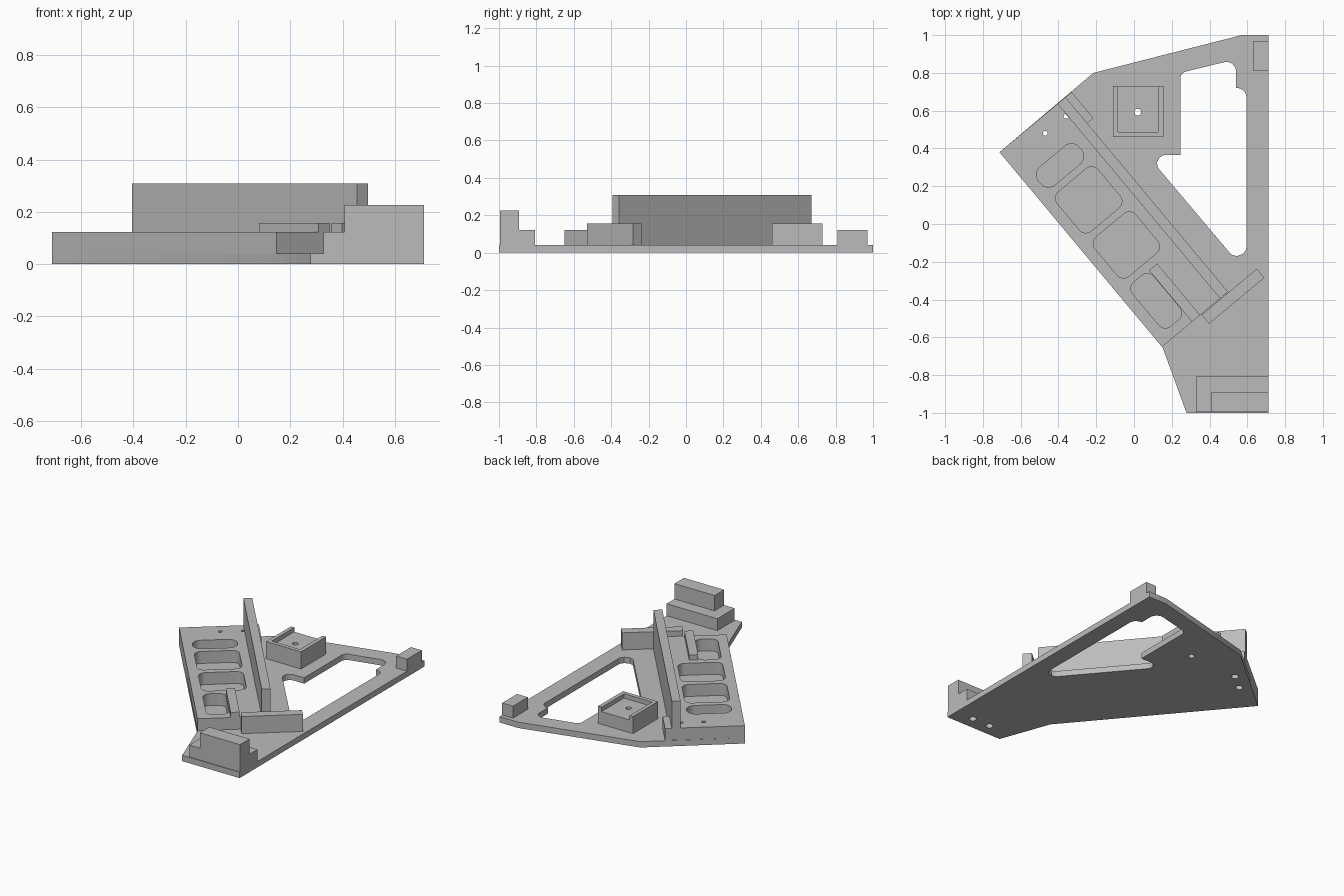
import bpy, math
from mathutils import Vector

if "Cube" in bpy.data.objects:
    bpy.data.objects.remove(bpy.data.objects["Cube"])

grey = bpy.data.materials.new("light_grey")
grey.diffuse_color = (0.5, 0.5, 0.5, 1)
grey.use_nodes = True
grey.node_tree.nodes["Principled BSDF"].inputs["Base Color"].default_value = grey.diffuse_color

# Slanted frame: u runs along the long slanted edge, v runs inward from it
ORIGIN = Vector((-0.712, 0.38))
U = Vector((0.641, -0.768))
V = Vector((0.768, 0.641))


def slant(u, v):
    return ORIGIN + U * u + V * v


def rect(x0, x1, y0, y1):
    return [Vector(p) for p in ((x0, y0), (x1, y0), (x1, y1), (x0, y1))]


def slant_rect(u0, u1, v0, v1):
    return [slant(u0, v0), slant(u1, v0), slant(u1, v1), slant(u0, v1)]


def circle(c, r, n=20):
    return [Vector((c[0] + r * math.cos(2 * math.pi * i / n),
                    c[1] + r * math.sin(2 * math.pi * i / n))) for i in range(n)]


def fillet(points, radii, steps=7):
    """Round each corner of a polygon with its own radius (0 keeps it sharp)."""
    out = []
    for i, p in enumerate(points):
        r = radii[i]
        if r == 0:
            out.append(p)
            continue
        a = (points[i - 1] - p).normalized()
        b = (points[(i + 1) % len(points)] - p).normalized()
        half = a.angle(b) / 2
        c = p + (a + b).normalized() * (r / math.sin(half))
        t = r / math.tan(half)
        s, e = p + a * t - c, p + b * t - c
        for k in range(steps + 1):
            d = s.lerp(e, k / steps)
            out.append(c + d.normalized() * r)
    return out


def slab(name, loops, z0, z1):
    """Extrude an outline, with inner loops as holes, from z0 to z1."""
    cu = bpy.data.curves.new(name, 'CURVE')
    cu.dimensions = '2D'
    cu.fill_mode = 'BOTH'
    cu.extrude = (z1 - z0) / 2
    for loop in loops:
        sp = cu.splines.new('POLY')
        sp.points.add(len(loop) - 1)
        for pt, p in zip(sp.points, loop):
            pt.co = (p[0], p[1], 0, 1)
        sp.use_cyclic_u = True
    ob = bpy.data.objects.new(name, cu)
    bpy.context.collection.objects.link(ob)
    ob.location.z = (z0 + z1) / 2
    bpy.ops.object.select_all(action='DESELECT')
    ob.select_set(True)
    bpy.context.view_layer.objects.active = ob
    bpy.ops.object.convert(target='MESH')
    ob = bpy.context.object
    ob.name = name
    # weld caps to sides so the slab is one solid
    bpy.ops.object.mode_set(mode='EDIT')
    bpy.ops.mesh.select_all(action='SELECT')
    bpy.ops.mesh.remove_doubles(threshold=0.0001)
    bpy.ops.mesh.normals_make_consistent(inside=False)
    bpy.ops.object.mode_set(mode='OBJECT')
    ob.data.materials.clear()
    ob.data.materials.append(grey)
    bpy.ops.object.shade_smooth_by_angle(angle=math.radians(30))
    return ob


T = 0.04      # plate thickness
STEP = 0.122  # height of the raised bed and stops
LIP = 0.157   # height of the tray and fences
LEN = 1.342   # length of the slanted bed

# Base plate with window and screw holes, wider on the underside
outline = [Vector(p) for p in ((0.278, -1), (0.712, -1), (0.712, 1), (0.57, 1),
                               (-0.215, 0.80), (-0.712, 0.38), (0.15, -0.65))]
window = fillet([Vector(p) for p in ((0.245, 0.365), (0.245, 0.80), (0.54, 0.872),
                                     (0.54, 0.72), (0.595, 0.72), (0.595, -0.257),
                                     (0.07, 0.365))],
                [0, 0.04, 0.05, 0, 0.05, 0.05, 0.045])
bed_holes = [(-0.47, 0.48), (-0.36, 0.57)]
block_holes = [(0.573, -0.915), (0.434, -0.915)]
tray_hole = (0.02, 0.592)
slab("base_plate", [outline, window, circle(tray_hole, 0.02)]
     + [circle(h, 0.024) for h in bed_holes + block_holes], 0, T)

# Raised bed with four rounded pockets: centre u, v, half sizes, corner radius
pockets = []
for u, v, hu, hv, r in ((0.259, 0.201, 0.062, 0.14, 0.055),
                        (0.496, 0.201, 0.135, 0.14, 0.045),
                        (0.807, 0.201, 0.135, 0.14, 0.045),
                        (1.135, 0.133, 0.152, 0.072, 0.045)):
    pockets.append(fillet(slant_rect(u - hu, u + hu, v - hv, v + hv), [r] * 4))
slab("raised_bed", [slant_rect(0, LEN, 0, 0.40)] + pockets
     + [circle(h, 0.013) for h in bed_holes], T, STEP)

# Tall wall, its rear brace, and the low fences
slab("tall_wall", [slant_rect(0, LEN, 0.40, 0.455)], T, 0.308)
slab("wall_brace", [slant_rect(0, 0.18, 0.455, 0.497)], T, STEP)
slab("bed_fence", [slant_rect(0.987, LEN, 0.207, 0.263)], STEP, LIP)
slab("end_fence", [slant_rect(LEN + 0.004, 1.408, 0.27, 0.65)], T, LIP)

# Square tray, open at the back
slab("tray_floor", [rect(-0.11, 0.155, 0.46, 0.73), circle(tray_hole, 0.018)], T, 0.127)
rim = [(-0.11, 0.73), (-0.11, 0.46), (0.155, 0.46), (0.155, 0.73),
       (0.128, 0.73), (0.128, 0.487), (-0.085, 0.487), (-0.085, 0.73)]
slab("tray_rim", [rim], 0.127, LIP)

# Stepped block at the front and small stop at the back
slab("front_block_lower", [rect(0.328, 0.712, -0.995, -0.807)]
     + [circle(h, 0.024) for h in block_holes], T, STEP)
slab("front_block_upper", [rect(0.408, 0.712, -0.995, -0.892)], STEP, 0.227)
slab("back_stop", [rect(0.63, 0.712, 0.81, 0.97)], T, STEP)
